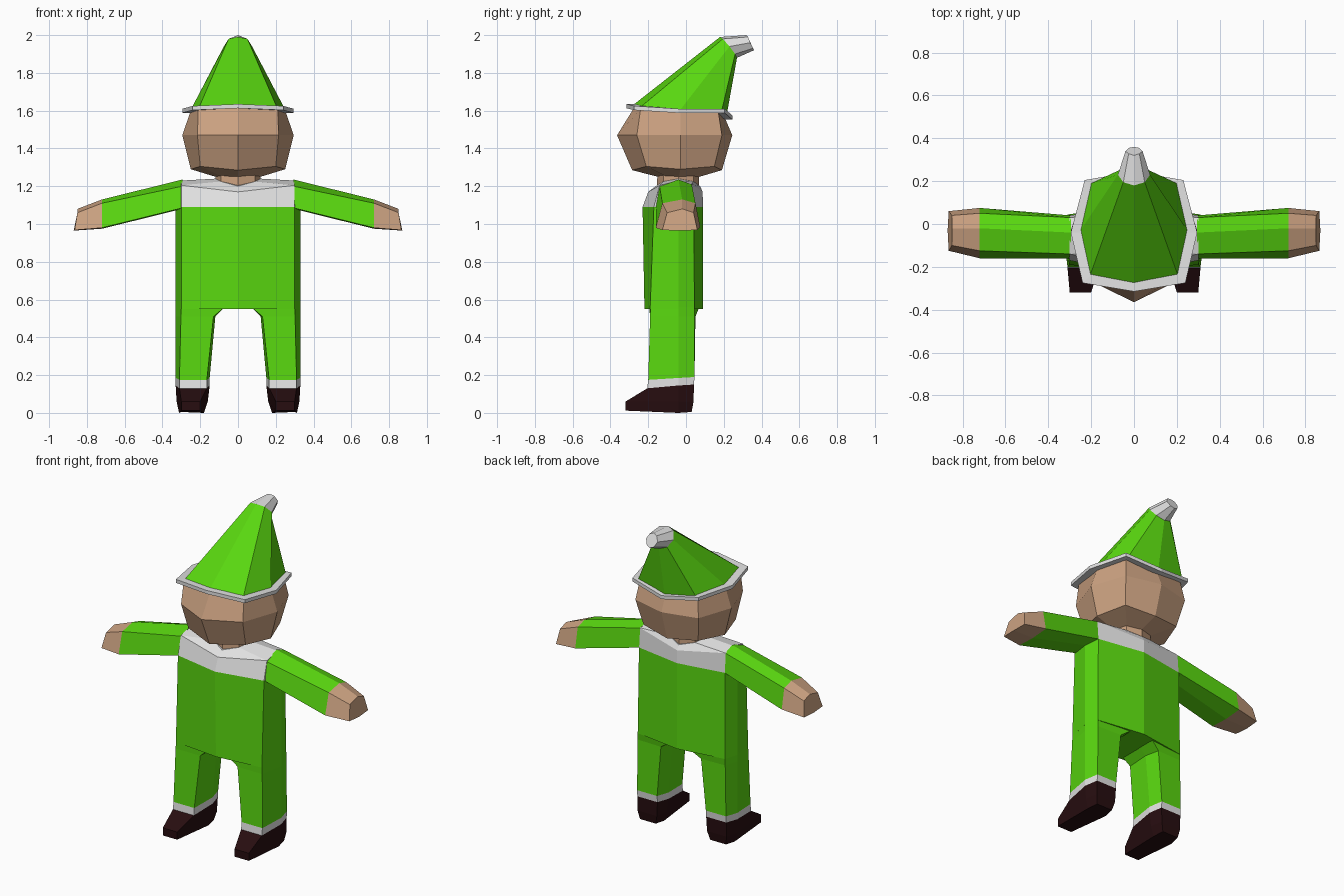
import bpy, bmesh


def material(name, rgb):
    m = bpy.data.materials.new(name)
    m.diffuse_color = (*rgb, 1)
    return m


GREEN = material("green cloth", (0.10, 0.68, 0.005))
WHITE = material("white trim", (0.76, 0.76, 0.76))
SKIN = material("skin", (0.60, 0.36, 0.22))
BOOT = material("dark boot", (0.02, 0.004, 0.005))


def sym(*half):
    """Full ring from a half ring that runs front centre -> right -> back centre."""
    return list(half) + [(-x, y, z) for x, y, z in half[-2:0:-1]]


def level(z, *half):
    return sym(*[(x, y, z) for x, y in half])


def loft(name, rings, mats, mirror=False, closed_loop=False):
    """Skin a stack of rings; mats gives one material per band between rings."""
    bm = bmesh.new()
    used = list(dict.fromkeys(mats))
    vs = [[bm.verts.new(p) for p in r] for r in rings]
    n = len(rings[0])
    pairs = list(zip(vs, vs[1:]))
    if closed_loop:
        pairs.append((vs[-1], vs[0]))
    for (a, b), m in zip(pairs, mats):
        for i in range(n):
            j = (i + 1) % n
            f = bm.faces.new((a[i], a[j], b[j], b[i]))
            f.material_index = used.index(m)
    if not closed_loop:
        bm.faces.new(vs[0]).material_index = used.index(mats[0])
        bm.faces.new(vs[-1]).material_index = used.index(mats[-1])
    bmesh.ops.recalc_face_normals(bm, faces=bm.faces)
    me = bpy.data.meshes.new(name)
    bm.to_mesh(me)
    bm.free()
    for m in used:
        me.materials.append(m)
    ob = bpy.data.objects.new(name, me)
    bpy.context.collection.objects.link(ob)
    if mirror:
        ob.modifiers.new("mirror", 'MIRROR').use_axis[0] = True
    return ob


# Torso with white collar yoke
loft("torso", [
    level(0.55, (0, -0.22), (0.30, -0.19), (0.33, -0.04), (0.305, 0.045), (0, 0.09)),
    level(1.09, (0, -0.23), (0.30, -0.17), (0.33, -0.04), (0.30, 0.04), (0, 0.09)),
    sym((0, -0.20, 1.17), (0.30, -0.14, 1.205), (0.30, -0.04, 1.23),
        (0.30, 0.03, 1.21), (0, 0.088, 1.17)),
    sym((0, -0.16, 1.20), (0.09, -0.12, 1.225), (0.12, -0.04, 1.24),
        (0.09, 0.04, 1.225), (0, 0.075, 1.20)),
], [GREEN, WHITE, WHITE])

# Neck
loft("neck", [
    level(1.18, (0, -0.155), (0.09, -0.12), (0.12, -0.04), (0.09, 0.04), (0, 0.07)),
    level(1.29, (0, -0.15), (0.09, -0.12), (0.12, -0.04), (0.09, 0.04), (0, 0.07)),
], [SKIN])

# Faceted head
loft("head", [
    level(1.235, (0, -0.09), (0.05, -0.07), (0.07, -0.04), (0.05, 0.0), (0, 0.02)),
    sym((0, -0.285, 1.285), (0.20, -0.21, 1.305), (0.25, -0.03, 1.29),
        (0.19, 0.15, 1.305), (0, 0.19, 1.285)),
    level(1.47, (0, -0.365), (0.215, -0.26), (0.295, -0.03), (0.22, 0.19), (0, 0.245)),
    sym((0, -0.275, 1.615), (0.21, -0.24, 1.61), (0.25, -0.03, 1.60),
        (0.20, 0.17, 1.60), (0, 0.20, 1.575)),
], [SKIN] * 3)

# Hat brim: thin octagonal band, dipping at the back
brim = [(0, -0.315, 1.635), (0.24, -0.275, 1.625), (0.295, -0.04, 1.61),
        (0.23, 0.205, 1.61), (0, 0.245, 1.575)]


def brim_ring(scale, dz):
    return sym(*[(x * scale, (y + 0.04) * scale - 0.04, z + dz) for x, y, z in brim])


loft("hat_brim", [brim_ring(1, 0), brim_ring(1, -0.022),
                  brim_ring(0.8, -0.022), brim_ring(0.8, 0)],
     [WHITE] * 4, closed_loop=True)

# Pointed hat leaning back, with white tip
loft("hat", [
    sym((0, -0.28, 1.63), (0.205, -0.24, 1.62), (0.25, -0.03, 1.605),
        (0.20, 0.19, 1.605), (0, 0.215, 1.575)),
    sym((0, 0.18, 1.99), (0.05, 0.195, 1.98), (0.075, 0.23, 1.94),
        (0.05, 0.26, 1.90), (0, 0.27, 1.88)),
    sym((0, 0.32, 2.0), (0.025, 0.328, 1.99), (0.04, 0.34, 1.96),
        (0.025, 0.355, 1.93), (0, 0.36, 1.92)),
], [GREEN, WHITE])


# Arms and hands
def arm_ring(x, *yz):
    return [(x, y, z) for y, z in yz]


loft("arm", [
    arm_ring(0.295, (-0.16, 1.085), (-0.14, 1.20), (-0.04, 1.235),
             (0.03, 1.21), (0.04, 1.09), (-0.04, 1.08)),
    arm_ring(0.72, (-0.16, 0.98), (-0.125, 1.11), (-0.02, 1.13),
             (0.05, 1.11), (0.075, 0.985), (-0.04, 0.975)),
    [(0.865, -0.125, 0.968), (0.85, -0.10, 1.06), (0.85, -0.02, 1.08),
     (0.85, 0.04, 1.06), (0.865, 0.06, 0.968), (0.87, -0.03, 0.965)],
], [GREEN, SKIN], mirror=True)

# Legs, cuffs and boots
loft("leg", [
    [(0.07, -0.195, 0.56), (0.30, -0.188, 0.56), (0.33, -0.04, 0.56),
     (0.305, 0.045, 0.56), (0.07, 0.07, 0.56), (0.07, -0.04, 0.56)],
    [(0.13, -0.19, 0.51), (0.302, -0.19, 0.51), (0.33, -0.04, 0.51),
     (0.305, 0.045, 0.51), (0.14, 0.05, 0.51), (0.12, -0.04, 0.51)],
    [(0.165, -0.20, 0.175), (0.31, -0.20, 0.175), (0.33, -0.04, 0.185),
     (0.31, 0.045, 0.19), (0.17, 0.045, 0.19), (0.15, -0.04, 0.185)],
    [(0.165, -0.205, 0.13), (0.31, -0.205, 0.13), (0.33, -0.04, 0.145),
     (0.31, 0.042, 0.15), (0.17, 0.042, 0.15), (0.15, -0.04, 0.145)],
    [(0.20, -0.32, 0.06), (0.30, -0.32, 0.06), (0.325, -0.04, 0.06),
     (0.31, 0.04, 0.06), (0.175, 0.04, 0.06), (0.16, -0.04, 0.06)],
    [(0.20, -0.32, 0.012), (0.30, -0.32, 0.012), (0.312, -0.04, 0.0),
     (0.30, 0.03, 0.005), (0.19, 0.03, 0.005), (0.18, -0.04, 0.0)],
], [GREEN, GREEN, WHITE, BOOT, BOOT], mirror=True)
